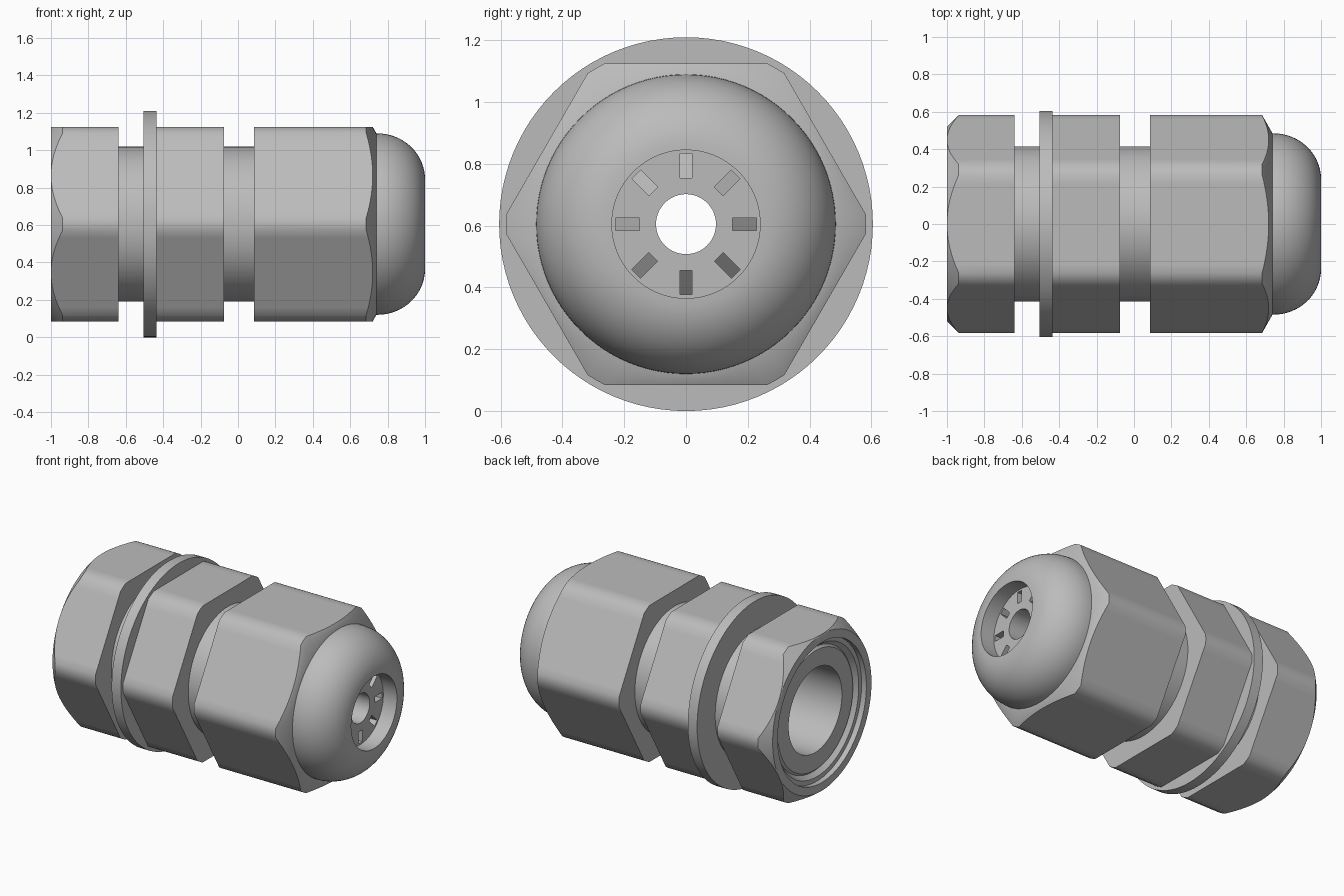
import bpy, bmesh, math
from mathutils import Matrix, Vector

if "Cube" in bpy.data.objects:
    bpy.data.objects.remove(bpy.data.objects["Cube"])

AXIS_Z = 0.605      # height of the long axis
FLAT = 0.52         # hexagon centre to flat
CORNER = 0.583      # hexagon centre to rounded corner
TURN = math.acos(FLAT / CORNER)

grey = bpy.data.materials.new("mid_grey")
grey.use_nodes = True
colour = (0.5, 0.5, 0.5, 1)
grey.diffuse_color = colour
grey.node_tree.nodes["Principled BSDF"].inputs["Base Color"].default_value = colour

ROUND = [math.tau * i / 96 for i in range(96)]
# Each hexagon side: samples over the flat, then one step over the rounded corner
HEX = [math.radians(60 * s + 30) + t
       for s in range(6)
       for t in [TURN * (i / 6 - 1) for i in range(13)] + [math.pi / 6]]


def hex_radius(a):
    off = (a - math.pi / 6 + math.pi / 6) % (math.pi / 3) - math.pi / 6
    return min(FLAT / math.cos(off), CORNER)


def smooth(obj):
    bpy.ops.object.select_all(action='DESELECT')
    obj.select_set(True)
    bpy.context.view_layer.objects.active = obj
    bpy.ops.object.shade_smooth_by_angle(angle=math.radians(29.5))


def make_object(name, bm):
    bmesh.ops.recalc_face_normals(bm, faces=bm.faces)
    mesh = bpy.data.meshes.new(name)
    bm.to_mesh(mesh)
    bm.free()
    mesh.materials.append(grey)
    obj = bpy.data.objects.new(name, mesh)
    bpy.context.collection.objects.link(obj)
    obj.location.z = AXIS_Z
    return obj


def revolve(name, section, angles=ROUND):
    """Sweep a closed (x, radius) section, given as a function of angle, round x."""
    bm = bmesh.new()
    rings = [[bm.verts.new((x, r * math.cos(a), r * math.sin(a)))
              for x, r in section(a)] for a in angles]
    for ring, after in zip(rings, rings[1:] + rings[:1]):
        n = len(ring)
        for i in range(n):
            j = (i + 1) % n
            bm.faces.new((ring[i], ring[j], after[j], after[i]))
    obj = make_object(name, bm)
    smooth(obj)
    return obj


def lathe(name, points):
    return revolve(name, lambda a: points)


# Hexagons have flats on top and bottom
def hex_part(name, section):
    return revolve(name, lambda a: section(hex_radius(a)), HEX)


# Back lock nut: 45 degree chamfer outside, stepped mouth inside
hex_part("lock_nut", lambda r: [
    (-1, 0.465), (-1, FLAT - 0.001), (r - FLAT - 1, r), (-0.64, r),
    (-0.64, 0.405), (-0.93, 0.405), (-0.965, 0.435), (-0.965, 0.465)])

# Threaded body tube with its flange and hexagonal collar
lathe("body_tube", [(-0.95, 0.28), (-0.95, 0.395), (-0.93, 0.415),
                    (0.25, 0.415), (0.25, 0.28)])
lathe("flange", [(-0.505, 0.4), (-0.505, 0.605), (-0.437, 0.605), (-0.437, 0.4)])
hex_part("body_collar", lambda r: [(-0.44, 0.4), (-0.44, r), (-0.075, r), (-0.075, 0.4)])

# Front cap nut: steep conical chamfer
hex_part("cap_nut", lambda r: [
    (0.085, 0.405), (0.085, r), (0.685 + (CORNER - r) * 0.56, r),
    (0.74, 0.485), (0.74, 0.405)])

# Domed nose of the cap, with a round mouth
arc = [(0.745 + 0.255 * math.sin(t), 0.24 + 0.245 * math.cos(t))
       for t in [math.pi / 2 * i / 16 for i in range(17)]]
lathe("cap_dome", [(0.72, 0.24), (0.72, 0.485)] + arc)

# Seal insert with the cable hole, recessed inside the mouth
SEAL_X = 0.9
seal = lathe("seal_insert", [(0.1, 0.097), (0.1, 0.3), (0.72, 0.3), (0.74, 0.245),
                             (SEAL_X, 0.245), (SEAL_X, 0.097)])

# Eight radial slots with floors that deepen outwards
bm = bmesh.new()
for k in range(8):
    spin = Matrix.Rotation(math.tau * k / 8, 4, 'X')
    sides = []
    for y in (-0.02, 0.02):
        outline = [(SEAL_X + 0.02, 0.15), (SEAL_X + 0.02, 0.228),
                   (SEAL_X - 0.1, 0.228), (SEAL_X - 0.03, 0.15)]
        sides.append([bm.verts.new(spin @ Vector((x, y, r))) for x, r in outline])
    near, far = sides
    bm.faces.new(near)
    bm.faces.new(far[::-1])
    for i in range(4):
        j = (i + 1) % 4
        bm.faces.new((near[j], near[i], far[i], far[j]))
cutter = make_object("slot_cutter", bm)
cutter.hide_render = True

cut = seal.modifiers.new("slots", 'BOOLEAN')
cut.operation = 'DIFFERENCE'
cut.solver = 'EXACT'
cut.object = cutter
bpy.context.view_layer.update()
seal.data = bpy.data.meshes.new_from_object(
    seal.evaluated_get(bpy.context.evaluated_depsgraph_get()))
seal.modifiers.clear()
bpy.data.objects.remove(cutter)
smooth(seal)
